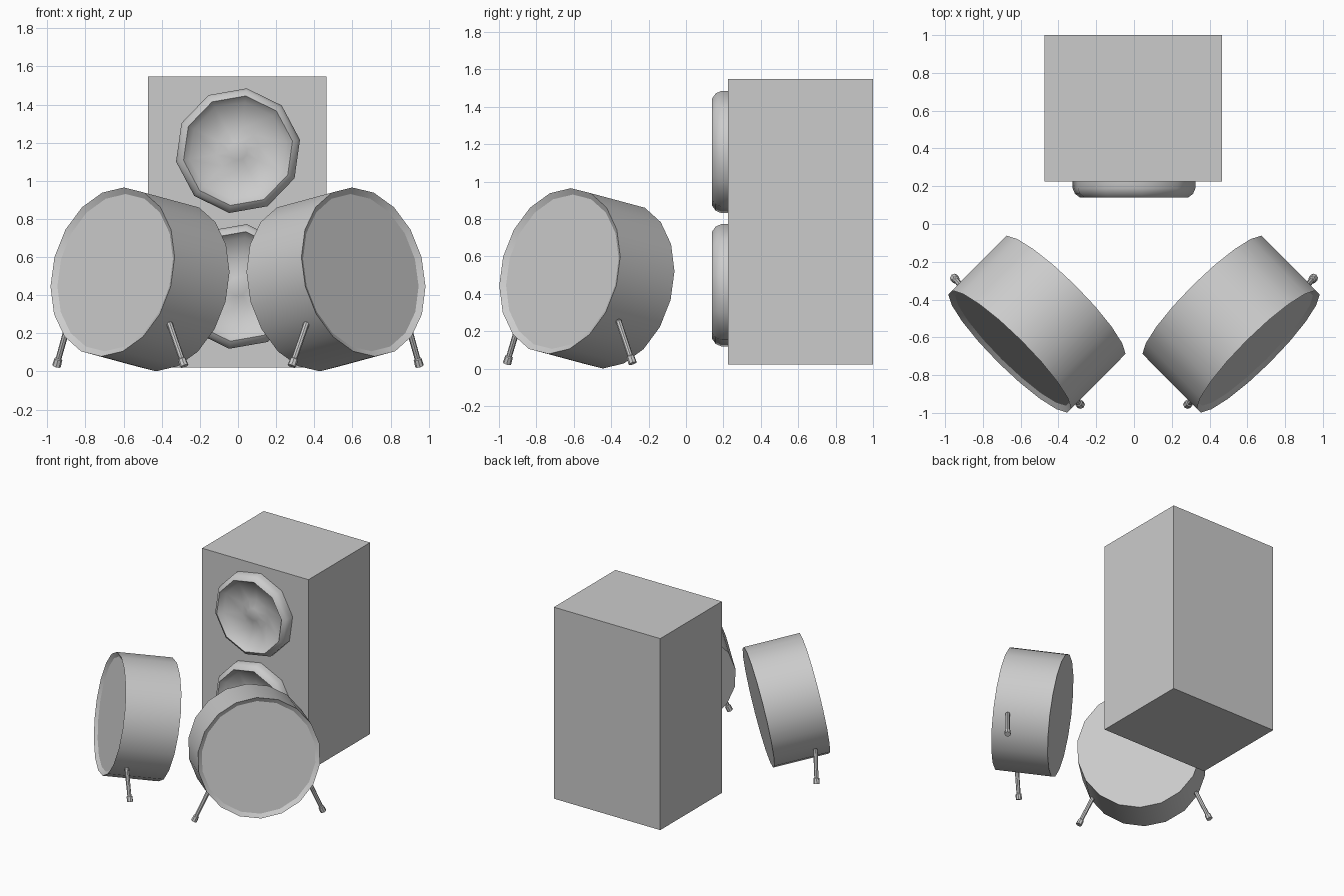
import bpy, bmesh, math
from mathutils import Vector

if "Cube" in bpy.data.objects:
    bpy.data.objects.remove(bpy.data.objects["Cube"])


def lathe(name, start, end, profile, sides, phase=0.0, angle=30):
    """Revolve (radius, height) pairs around the axis start -> end."""
    start = Vector(start)
    axis = (Vector(end) - start).normalized()
    ref = Vector((0, 0, 1))
    u = (ref - axis * ref.dot(axis)).normalized()
    v = axis.cross(u)
    bm = bmesh.new()
    rings = []
    for r, h in profile:
        c = start + axis * h
        if r == 0:
            rings.append([bm.verts.new(c)] * sides)
            continue
        ring = []
        for i in range(sides):
            a = phase + 2 * math.pi * i / sides
            ring.append(bm.verts.new(c + (u * math.cos(a) + v * math.sin(a)) * r))
        rings.append(ring)
    for low, high in zip(rings, rings[1:]):
        for i in range(sides):
            j = (i + 1) % sides
            quad = [low[i], low[j], high[j], high[i]]
            bm.faces.new(list(dict.fromkeys(quad)))
    bmesh.ops.recalc_face_normals(bm, faces=bm.faces)
    mesh = bpy.data.meshes.new(name)
    bm.to_mesh(mesh)
    bm.free()
    obj = bpy.data.objects.new(name, mesh)
    bpy.context.collection.objects.link(obj)
    bpy.ops.object.select_all(action='DESELECT')
    obj.select_set(True)
    bpy.context.view_layer.objects.active = obj
    bpy.ops.object.shade_smooth_by_angle(angle=math.radians(angle))
    return obj


# Speaker cabinet
FRONT = 0.224
bpy.ops.mesh.primitive_cube_add(size=1, location=(-0.004, (FRONT + 1) / 2, 0.785))
cabinet = bpy.context.object
cabinet.name = "speaker_cabinet"
cabinet.scale = (0.938, 1 - FRONT, 1.526)

# Ten-sided speaker cones: surround, funnel and dust cap
cone = [(0, -0.01), (0.33, -0.01), (0.33, 0.035), (0.317, 0.065), (0.29, 0.084),
        (0.257, 0.045), (0.115, 0.012), (0.05, 0.032), (0, 0.034)]
for label, z in (("upper", 1.158), ("lower", 0.446)):
    lathe(label + "_speaker_cone", (0, FRONT, z), (0, FRONT - 1, z), cone, 10,
          math.radians(-8), 40)

# Two tilted bass drums, mirrored, each with a pair of splayed legs
for label, s in (("left", -1), ("right", 1)):
    back = Vector((s * 0.37, -0.385, 0.444))
    front = Vector((s * 0.658, -0.675, 0.522))
    depth = (front - back).length
    shell = [(0, 0), (0.451, 0), (0.451, depth), (0.42, depth - 0.02), (0, depth - 0.02)]
    lathe(label + "_bass_drum", back, front, shell, 18)

    legs = (("inner", (0.363, -0.887), (0.282, -0.957)),
            ("outer", (0.887, -0.363), (0.952, -0.285)))
    for side, top, foot in legs:
        p = Vector((s * top[0], top[1], 0.262))
        q = Vector((s * foot[0], foot[1], 0.028))
        n = (p - q).length
        leg = [(0, 0), (0.023, 0), (0.021, 0.04), (0.015, 0.045), (0.016, n - 0.008),
               (0.01, n), (0, n)]
        lathe(f"{label}_drum_{side}_leg", q, p, leg, 8)
